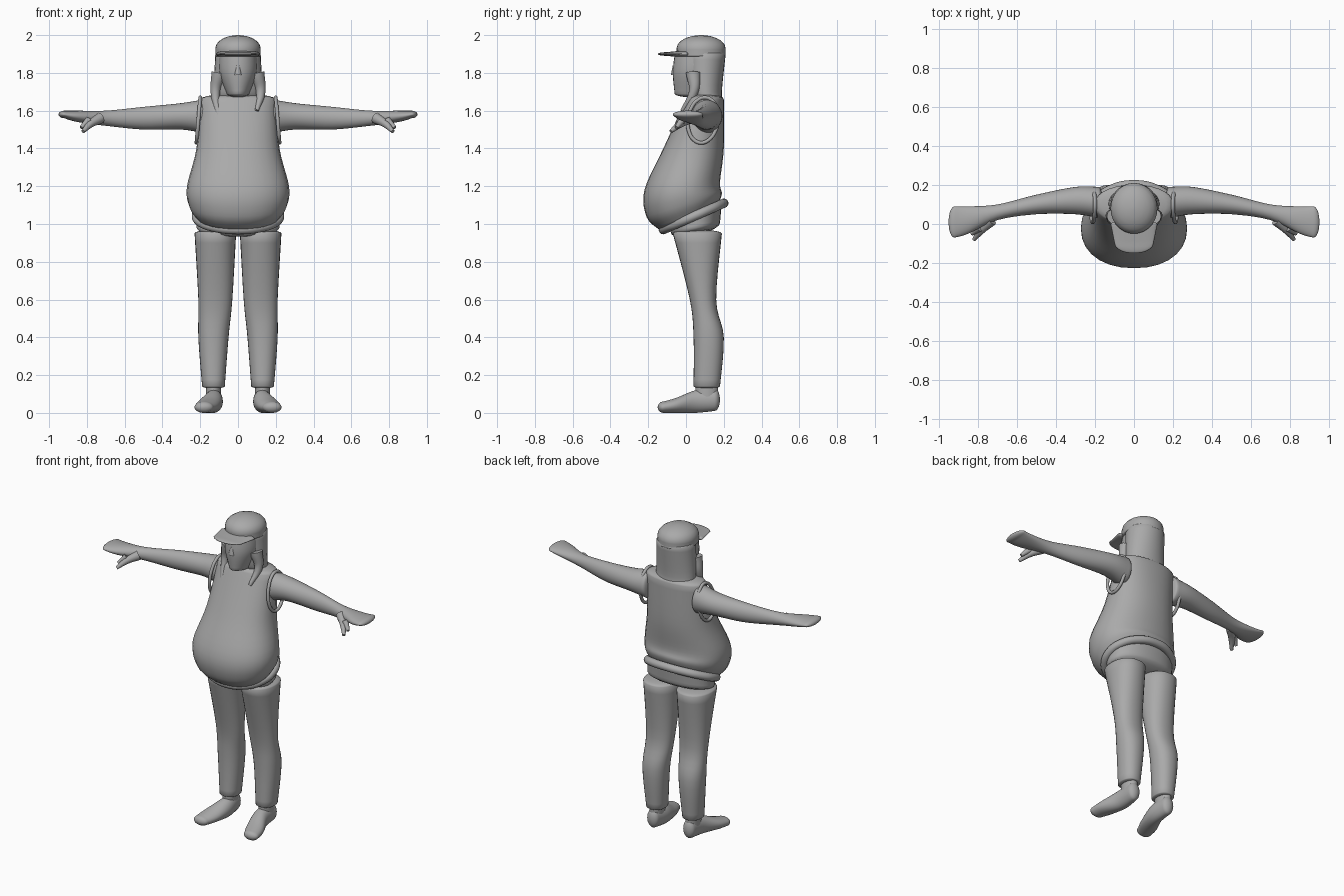
import bpy, bmesh, math
from mathutils import Vector

if "Cube" in bpy.data.objects:
    bpy.data.objects.remove(bpy.data.objects["Cube"])

grey = (.4, .4, .4, 1)
material = bpy.data.materials.new("plain grey")
material.use_nodes = True
material.diffuse_color = grey
material.node_tree.nodes["Principled BSDF"].inputs["Base Color"].default_value = grey


def finish(name, data):
    """Link an object, apply its material and leave it active."""
    part = bpy.data.objects.new(name, data)
    data.materials.append(material)
    bpy.context.collection.objects.link(part)
    bpy.ops.object.select_all(action='DESELECT')
    part.select_set(True)
    bpy.context.view_layer.objects.active = part
    return part


def smooth_keys(keys, steps=5):
    """Catmull-Rom interpolation passing through every key section."""
    padded = [keys[0]] + keys + [keys[-1]]
    sections = []
    for before, start, end, after in zip(padded, padded[1:], padded[2:], padded[3:]):
        for step in range(steps):
            t = step / steps
            leave, arrive = (end - before) / 2, (after - start) / 2
            bend = (end - start) * 3 - leave * 2 - arrive
            twist = (start - end) * 2 + leave + arrive
            sections.append(start + (leave + (bend + twist * t) * t) * t)
    return sections + [keys[-1]]


def dome(section, height, steps=5):
    """Shrinking sections that round off an end."""
    result = []
    for step in range(1, steps + 1):
        angle = math.radians(85) * step / steps
        ring = section.copy()
        ring[0] += height * math.sin(angle)
        ring[3] *= math.cos(angle)
        ring[4] *= math.cos(angle)
        result.append(ring)
    return result


def loft(name, axis, keys, low=.02, high=.02, mirror=False, power=2, sides=28):
    """Keys: position on axis, two centres, two radii, optional tilt."""
    keys = [Vector(key + (0,) * (6 - len(key))) for key in keys]
    sections = dome(keys[0], -low)[::-1] + smooth_keys(keys) + dome(keys[-1], high)
    bm = bmesh.new()
    rings = []
    for position, centre_a, centre_b, radius_a, radius_b, tilt in sections:
        ring = []
        for side in range(sides):
            angle = math.tau * side / sides
            c, s = math.cos(angle), math.sin(angle)
            a = math.copysign(abs(c) ** (2 / power), c) * radius_a
            b = math.copysign(abs(s) ** (2 / power), s) * radius_b
            along = position + tilt * b
            a, b = centre_a + a, centre_b + b
            places = {'X': (along, a, b), 'Y': (a, along, b), 'Z': (a, b, along)}
            ring.append(bm.verts.new(places[axis]))
        rings.append(ring)
    for lower, upper in zip(rings, rings[1:]):
        for side in range(sides):
            bm.faces.new((lower[side - 1], lower[side], upper[side], upper[side - 1]))
    bm.faces.new(rings[0])
    bm.faces.new(rings[-1])
    bmesh.ops.recalc_face_normals(bm, faces=bm.faces)
    mesh = bpy.data.meshes.new(name)
    bm.to_mesh(mesh)
    bm.free()
    part = finish(name, mesh)
    if mirror:
        part.modifiers.new("mirror", 'MIRROR').use_mirror_merge = False
    bpy.ops.object.shade_smooth()


def tube(name, points, start, end, closed=False):
    """Round tube through the points, tapering from start to end radius."""
    curve = bpy.data.curves.new(name, 'CURVE')
    curve.dimensions = '3D'
    curve.bevel_depth = 1
    curve.use_fill_caps = True
    spline = curve.splines.new('BEZIER')
    spline.bezier_points.add(len(points) - 1)
    spline.use_cyclic_u = closed
    for index, (knot, point) in enumerate(zip(spline.bezier_points, points)):
        knot.co = point
        knot.radius = start + (end - start) * index / (len(points) - 1)
        knot.handle_left_type = knot.handle_right_type = 'AUTO'
    finish(name, curve)
    bpy.ops.object.convert(target='MESH')
    bpy.ops.object.shade_smooth()


def hoop(name, centre, across, along, radius, count=12):
    """Closed elliptical tube spanned by two vectors."""
    angles = [math.tau * index / count for index in range(count)]
    points = [Vector(centre) + Vector(across) * math.cos(angle)
              + Vector(along) * math.sin(angle) for angle in angles]
    tube(name, points, radius, radius, closed=True)


# Sleeveless shirt over a big belly, with its rolled hem
loft("shirt", 'Z', [
    (1.04, 0, .01, .22, .16, .4),
    (1.1, 0, -.01, .26, .2, .3),
    (1.2, 0, -.02, .27, .2, .1),
    (1.4, 0, .04, .22, .16),
    (1.66, 0, .1, .2, .1)], high=.03, power=2.2)
hoop("waist_hem", (0, .04, 1.04), (.22, 0, 0), (0, .16, .07), .025)

# Trousers
loft("trouser_seat", 'Z', [
    (.98, 0, .05, .22, .13, .2),
    (1.06, 0, .05, .22, .14, .4)], low=.04, power=2.2)
loft("trouser_legs", 'Z', [
    (.14, .13, .11, .06, .07),
    (.4, .13, .12, .08, .08),
    (.6, .12, .09, .09, .07),
    (.95, .12, .06, .11, .13)], low=.01, mirror=True, power=2.2)

# Shoes with toes turned out
loft("shoes", 'Y', [
    (-.12, .18, .03, .05, .03),
    (-.05, .16, .04, .06, .04),
    (.05, .13, .06, .05, .06),
    (.15, .13, .07, .04, .06)], low=.03, high=.03, mirror=True)
loft("ankles", 'Z', [
    (.06, .13, .11, .04, .06),
    (.16, .13, .11, .04, .06)], mirror=True)

# Arms ending in mitten-shaped hands
loft("arms", 'X', [
    (.18, .11, 1.57, .08, .09),
    (.3, .12, 1.57, .07, .07),
    (.5, .1, 1.56, .05, .06),
    (.7, .06, 1.56, .04, .04),
    (.85, .02, 1.57, .07, .03),
    (.92, .01, 1.58, .08, .02)], high=.03, mirror=True)

# Head
loft("face", 'Z', [
    (1.69, 0, .04, .06, .1),
    (1.8, 0, .05, .1, .12),
    (1.9, 0, .06, .1, .12)])
tube("nose", [(0, -.06, 1.84), (0, -.06, 1.79)], .01, .02)
loft("neck", 'Z', [(1.6, 0, .1, .08, .07), (1.76, 0, .09, .07, .07)])
loft("hair", 'Z', [
    (1.64, 0, .13, .13, .07),
    (1.7, 0, .1, .13, .09),
    (1.9, 0, .1, .12, .11)], low=.03)

# Peaked cap
loft("cap", 'Z', [
    (1.89, 0, .08, .12, .13),
    (1.93, 0, .08, .12, .13)], low=.01, high=.07)
loft("cap_peak", 'Y', [
    (-.1, 0, 1.9, .1, .01),
    (0, 0, 1.9, .12, .02)], low=.05)

# Paired details, left then right
for label, sign, tip in (("left", 1, 1.6), ("right", -1, 1.56)):
    hoop(label + "_armhole_trim", (sign * .21, .09, 1.55),
         (0, .08, 0), (-sign * .01, .01, .12), .01)
    tube(label + "_hair_lock", [(sign * .1, .04, 1.8), (sign * .12, .04, 1.7),
                                (sign * .1, -.02, tip)], .04, .01)
    tube(label + "_thumb", [(sign * .73, .02, 1.56), (sign * .78, -.03, 1.53),
                            (sign * .82, -.08, 1.49)], .03, .01)
    tube(label + "_finger", [(sign * .79, -.02, 1.55), (sign * .83, -.05, 1.51)], .02, .01)
